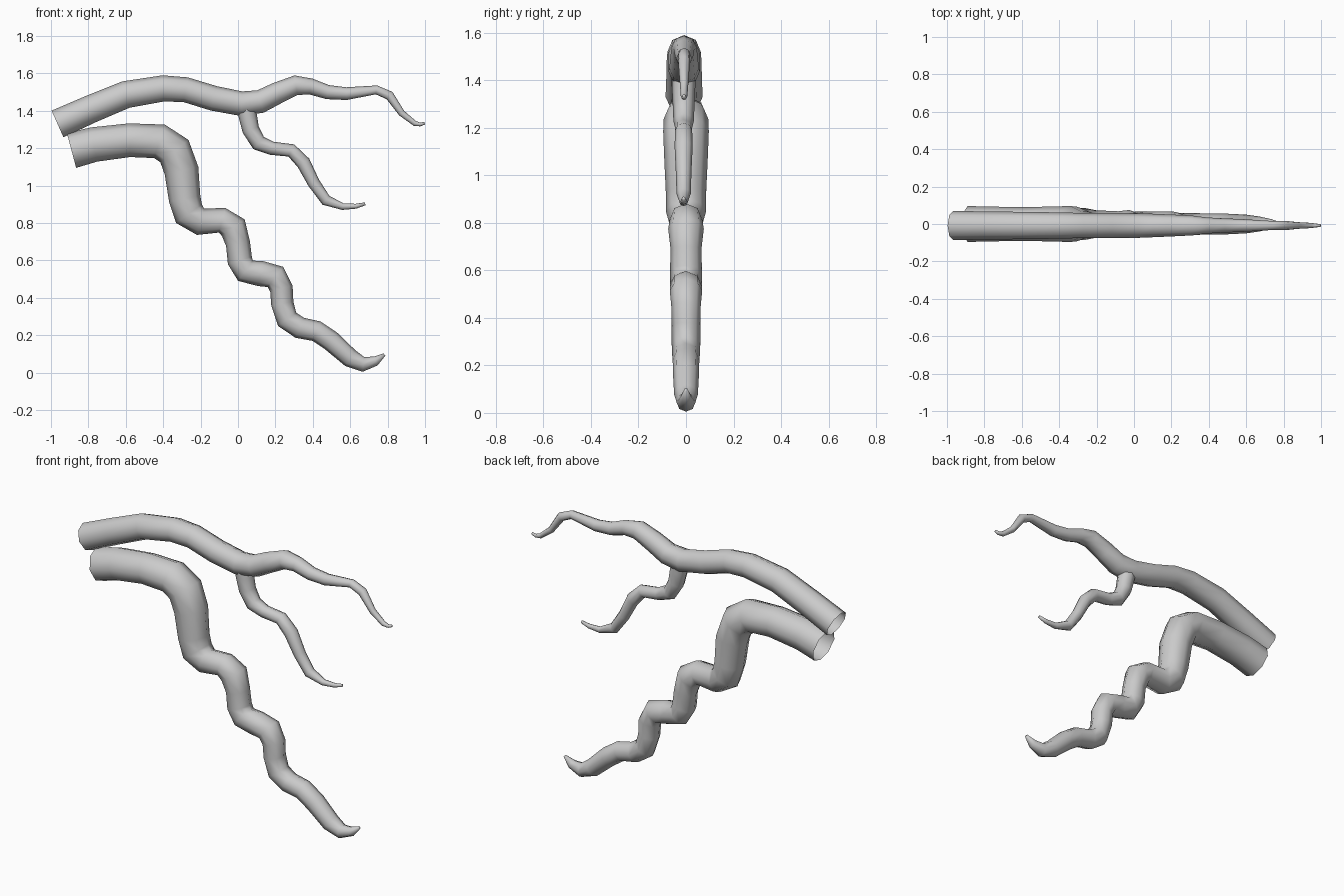
import bpy, bmesh, math
from mathutils import Vector

SIDES = 8


def root(name, pts, y):
    """Sweep an octagon along (x, z, radius) points; open base, closed tip."""
    bm = bmesh.new()
    centres = [Vector((x, y, z)) for x, z, r in pts]
    rings = []
    for i, c in enumerate(centres):
        t = Vector((0, 0, 0))
        if i > 0:
            t += (c - centres[i - 1]).normalized()
        if i < len(pts) - 1:
            t += (centres[i + 1] - c).normalized()
        t.normalize()
        n = Vector((-t.z, 0, t.x))
        r = pts[i][2]
        ring = []
        for k in range(SIDES):
            a = 2 * math.pi * k / SIDES
            ring.append(bm.verts.new(c + n * (r * math.cos(a)) + Vector((0, r * math.sin(a), 0))))
        rings.append(ring)
    for a, b in zip(rings, rings[1:]):
        for k in range(SIDES):
            j = (k + 1) % SIDES
            bm.faces.new((a[k], a[j], b[j], b[k]))
    bm.faces.new(rings[-1])
    bmesh.ops.recalc_face_normals(bm, faces=bm.faces)
    for f in bm.faces:
        f.smooth = True
    me = bpy.data.meshes.new(name)
    bm.to_mesh(me)
    bm.free()
    ob = bpy.data.objects.new(name, me)
    bpy.context.collection.objects.link(ob)
    return ob


# Long upper root
root("upper_root", [
    (-.965, 1.33, .078), (-.79, 1.408, .075), (-.6, 1.487, .073), (-.4, 1.52, .07),
    (-.28, 1.513, .067), (-.13, 1.467, .067), (.02, 1.438, .066), (.12, 1.45, .062),
    (.21, 1.495, .058), (.31, 1.537, .053), (.39, 1.53, .043), (.48, 1.5, .038),
    (.58, 1.492, .034), (.74, 1.512, .024), (.81, 1.482, .025), (.875, 1.388, .018),
    (.945, 1.333, .014), (.975, 1.327, .01), (.998, 1.334, .007)], -.008)

# Side branch hanging from the upper root
root("side_branch", [
    (.04, 1.43, .05), (.053, 1.37, .049), (.068, 1.3, .046), (.11, 1.228, .043),
    (.18, 1.2, .036), (.285, 1.188, .036), (.35, 1.122, .038), (.405, 1.015, .033),
    (.47, .922, .03), (.56, .888, .018), (.63, .89, .013), (.68, .903, .008)], -.01)

# Thick crooked lower root
root("lower_root", [
    (-.89, 1.188, .096), (-.77, 1.22, .093), (-.58, 1.243, .09), (-.42, 1.237, .094),
    (-.34, 1.185, .096), (-.302, 1.08, .092), (-.285, .93, .085), (-.262, .85, .085),
    (-.2, .807, .073), (-.085, .815, .068), (-.025, .775, .075), (0, .69, .065),
    (.01, .6, .067), (.04, .545, .067), (.12, .53, .068), (.2, .512, .068),
    (.232, .45, .062), (.237, .37, .06), (.263, .285, .06), (.33, .24, .058),
    (.42, .222, .056), (.5, .168, .055), (.6, .078, .05), (.67, .045, .04),
    (.735, .062, .026), (.783, .097, .008)], 0)
